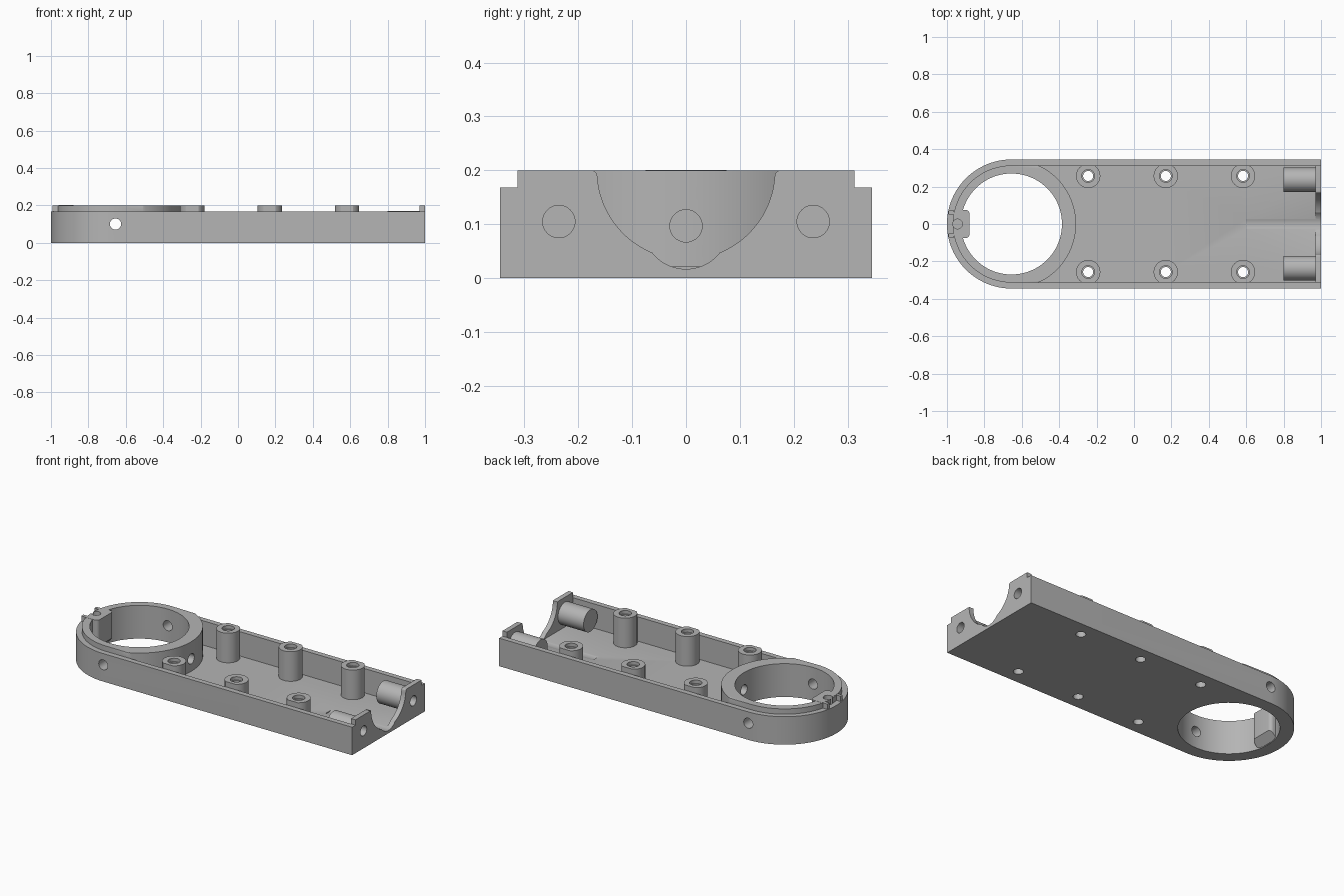
import bpy, bmesh
from math import sin, cos, pi, radians, sqrt
from mathutils import Matrix

old = bpy.data.objects.get("Cube")
if old:
    bpy.data.objects.remove(old)

CX = -0.655           # centre of the rounded end
R_OUT, R_IN = 0.345, 0.313
FLOOR, RIM, TOP = 0.022, 0.168, 0.2
END = 0.97            # inner face of the end wall

grey = bpy.data.materials.new("matte grey")
grey.use_nodes = True
grey.diffuse_color = (0.46, 0.46, 0.46, 1)
grey.node_tree.nodes["Principled BSDF"].inputs["Base Color"].default_value = grey.diffuse_color


def arc(cx, cy, r, a0, a1, n):
    """Points on an arc, angles in degrees."""
    return [(cx + r * cos(radians(a0 + (a1 - a0) * i / n)),
             cy + r * sin(radians(a0 + (a1 - a0) * i / n))) for i in range(n + 1)]


def prism(name, pts, lo, hi, axis="z", bevel=0):
    """Extrude a closed profile along an axis, optionally rounding its far rim."""
    place = {"z": lambda a, b, h: (a, b, h),
             "x": lambda a, b, h: (h, a, b),
             "y": lambda a, b, h: (a, h, b)}[axis]
    bm = bmesh.new()
    base = [bm.verts.new(place(a, b, lo)) for a, b in pts]
    cap = [bm.verts.new(place(a, b, hi)) for a, b in pts]
    bm.faces.new(base)
    top = bm.faces.new(cap)
    for i in range(len(pts)):
        j = (i + 1) % len(pts)
        bm.faces.new((base[i], base[j], cap[j], cap[i]))
    if bevel:
        bmesh.ops.bevel(bm, geom=list(top.edges), offset=bevel, segments=2,
                        profile=0.5, affect="EDGES", clamp_overlap=True)
    bmesh.ops.recalc_face_normals(bm, faces=bm.faces)
    mesh = bpy.data.meshes.new(name)
    bm.to_mesh(mesh)
    bm.free()
    ob = bpy.data.objects.new(name, mesh)
    bpy.context.collection.objects.link(ob)
    mesh.materials.append(grey)
    return ob


def rod(name, a, b, r, lo, hi, axis="z", n=40, bevel=0):
    return prism(name, arc(a, b, r, 0, 360, n)[:-1], lo, hi, axis, bevel)


def box(name, x0, x1, y0, y1, lo, hi):
    return prism(name, [(x0, y0), (x1, y0), (x1, y1), (x0, y1)], lo, hi)


def combine(target, tool, operation="DIFFERENCE", keep=False):
    mod = target.modifiers.new("cut", "BOOLEAN")
    mod.operation, mod.solver, mod.object = operation, "EXACT", tool
    bpy.context.view_layer.objects.active = target
    bpy.ops.object.modifier_apply(modifier=mod.name)
    if not keep:
        bpy.data.objects.remove(tool)


def cut_all(targets, tool):
    for t in targets:
        combine(t, tool, keep=True)
    bpy.data.objects.remove(tool)


def stadium(r, x_end):
    return arc(CX, 0, r, 90, 270, 64) + [(x_end, -r), (x_end, r)]


# Tray with floor and side walls
tray = prism("tray", stadium(R_OUT, 1), 0, RIM)
combine(tray, prism("pocket", stadium(R_IN, END), FLOOR, 0.4))

# Ring socket, flattened where it meets the side walls
ring_pts = arc(CX, 0, R_IN, 90, 270, 64)
ring_pts += [p for p in arc(CX, 0, R_OUT, -90, 90, 90) if abs(p[1]) < R_IN]
x_flat = CX + sqrt(R_OUT ** 2 - R_IN ** 2)
right = [p for p in ring_pts[65:] if p[0] > x_flat]
ring_pts = ring_pts[:65] + [(x_flat, -R_IN)] + right + [(x_flat, R_IN)]
combine(tray, prism("ring_socket", ring_pts, 0.01, TOP, bevel=0.005), "UNION")

# Raised end wall
combine(tray, box("end_wall", END, 1, -R_IN, R_IN, 0.01, TOP), "UNION")

# Bore, rounded end opening and shaft groove
combine(tray, rod("bore", CX, 0, 0.27, -0.1, 0.4, n=96))
lip = arc(0.175, 0.19, 0.01, 180, 90, 5)
opening = arc(0, TOP, 0.165, 180, 356, 48) + lip + [(0.175, 0.3), (-0.175, 0.3)]
opening += [(-y, z) for y, z in reversed(lip)]
combine(tray, prism("opening", opening, 0.9, 1.1, "x"))
combine(tray, rod("groove", 0, 0.097, 0.08, 0.6, 1.1, "x", n=64))

# Radial holes in the ring socket
combine(tray, rod("cross_hole", CX, 0.1, 0.03, -0.5, 0.5, "y"))
combine(tray, rod("shaft_hole", 0, 0.097, 0.03, CX, -0.2, "x"))

# Screw posts with through holes
parts = [tray]
for side, s in (("left", 1), ("right", -1)):
    for i, x in enumerate((-0.245, 0.17, 0.583)):
        y = 0.257 * s
        post = rod(f"{side}_screw_post_{i + 1}", x, y, 0.065, 0.015, TOP, bevel=0.007)
        combine(post, box("trim", x - 0.1, x + 0.1, -R_IN, R_IN, 0, 0.4), "INTERSECT")
        cut_all([post, tray], rod("screw_hole", x, y, 0.027, -0.1, 0.4))
        combine(post, rod("recess", x, y, 0.034, TOP - 0.02, 0.4))
        parts.append(post)

    # Horizontal sleeves behind the end wall
    sleeve = rod(f"{side}_end_sleeve", 0.236 * s, 0.105, 0.066, 0.8, END + 0.01, "x")
    cut_all([sleeve, tray], rod("pin_hole", 0.236 * s, 0.105, 0.03, 0.84, 1.1, "x"))
    parts.append(sleeve)

    # Small upright tabs at the rounded end
    y0, y1 = sorted((0.052 * s, 0.072 * s))
    parts.append(box(f"{side}_tab", -0.991, -0.962, y0, y1, RIM - 0.01, TOP))

# Locating key inside the ring, with a sloped foot and blind screw hole
key_pts = [(-0.96, -0.075)] + arc(-0.9, -0.055, 0.02, -90, 0, 6)
key_pts += arc(-0.9, 0.055, 0.02, 0, 90, 6) + [(-0.96, 0.075)]
key = prism("locating_key", key_pts, 0.003, TOP + 0.001)
combine(key, prism("slope", [(-0.935, -0.01), (-0.87, 0.055), (-0.87, -0.01)], -0.2, 0.2, "y"))
cut_all([key, tray], rod("key_hole", -0.943, 0, 0.026, 0.08, 0.4))
parts.append(key)

# Smooth curved walls, crisp edges
bpy.ops.object.select_all(action="DESELECT")
for ob in parts:
    ob.select_set(True)
bpy.context.view_layer.objects.active = tray
bpy.ops.object.shade_smooth_by_angle(angle=radians(30))
